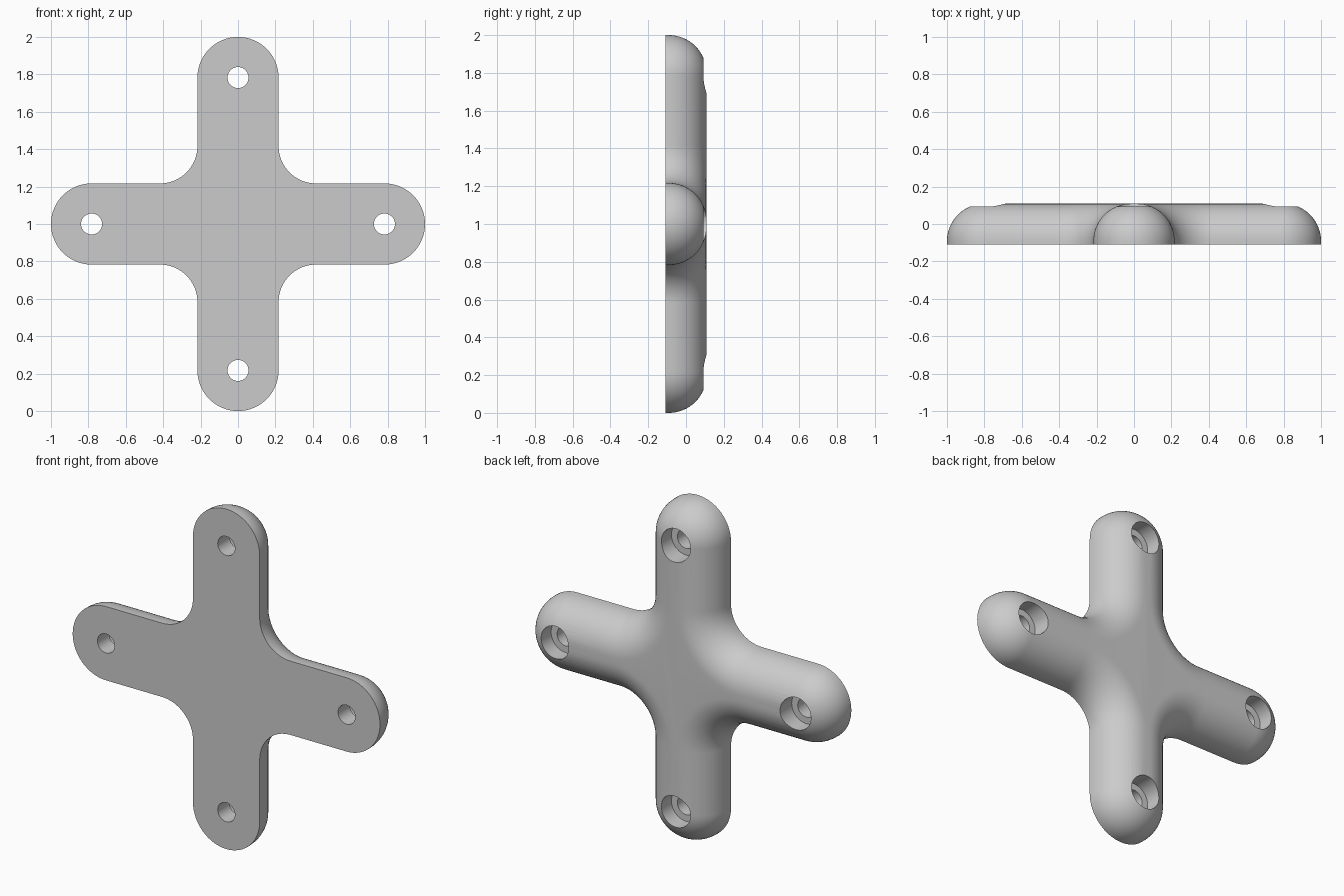
import bpy
import bmesh
from math import cos, sin, pi

if "Cube" in bpy.data.objects:
    bpy.data.objects.remove(bpy.data.objects["Cube"])

HALF_WIDTH = 0.217      # half width of each arm
HOLE_POS = 1 - HALF_WIDTH   # arm end centre, also the screw hole
CORNER = 0.2            # fillet between arms
ROUND = 0.2             # rounding of the back edge
FRONT, BACK = -HALF_WIDTH / 2, HALF_WIDTH / 2
HOLE_R, BORE_R, BORE_FLOOR = 0.056, 0.095, 0.0
STEPS = 16

grey = bpy.data.materials.new("plain grey")
grey.use_nodes = True
colour = (0.6, 0.6, 0.6, 1)
grey.diffuse_color = colour
grey.node_tree.nodes["Principled BSDF"].inputs["Base Color"].default_value = colour


def arc(cx, cz, radius, start, end, steps):
    angles = [start + (end - start) * i / steps for i in range(steps + 1)]
    return [(cx + radius * cos(a), cz + radius * sin(a)) for a in angles]


def cross_outline(inset):
    """Cross outline moved inwards by a distance, one arm turned four times."""
    centre = HALF_WIDTH + CORNER
    arm = arc(HOLE_POS, 0, HALF_WIDTH - inset, -pi / 2, pi / 2, 2 * STEPS)
    arm += arc(centre, centre, CORNER + inset, -pi / 2, -pi, STEPS)
    points = []
    for _ in range(4):
        points += arm
        arm = [(-z, x) for x, z in arm]
    return points


def loft(bm, sections):
    """Skin a list of (outline, depth) sections and cap both ends."""
    rings = [[bm.verts.new((x, y, z + 1)) for x, z in outline]
             for outline, y in sections]
    for a, b in zip(rings, rings[1:]):
        for i in range(len(a)):
            j = (i + 1) % len(a)
            bm.faces.new((a[i], a[j], b[j], b[i]))
    bm.faces.new(rings[0])
    bm.faces.new(rings[-1])


def finish(bm, name):
    bmesh.ops.recalc_face_normals(bm, faces=bm.faces)
    mesh = bpy.data.meshes.new(name)
    bm.to_mesh(mesh)
    bm.free()
    mesh.materials.append(grey)
    obj = bpy.data.objects.new(name, mesh)
    bpy.context.collection.objects.link(obj)
    return obj


# Cross body: flat front, short wall, quarter-round to the back
sections = [(cross_outline(0), FRONT)]
for i in range(STEPS + 1):
    a = pi / 2 * i / STEPS
    sections.append((cross_outline(ROUND * (1 - cos(a))), BACK - ROUND + ROUND * sin(a)))
bm = bmesh.new()
loft(bm, sections)
body = finish(bm, "cross_handle")

# Stepped cutters: through hole with a counterbore from the back
bm = bmesh.new()
for k in range(4):
    cx, cz = HOLE_POS * cos(k * pi / 2), HOLE_POS * sin(k * pi / 2)
    steps = [(HOLE_R, FRONT - 0.1), (HOLE_R, BORE_FLOOR),
             (BORE_R, BORE_FLOOR), (BORE_R, BACK + 0.1)]
    loft(bm, [(arc(cx, cz, r, 0, 2 * pi, 48)[:-1], y) for r, y in steps])
cutter = finish(bm, "hole_cutter")
cutter.hide_render = True

cut = body.modifiers.new("screw holes", "BOOLEAN")
cut.operation = "DIFFERENCE"
cut.solver = "EXACT"
cut.object = cutter

bpy.ops.object.select_all(action="DESELECT")
body.select_set(True)
bpy.context.view_layer.objects.active = body
bpy.ops.object.modifier_apply(modifier=cut.name)
bpy.data.objects.remove(cutter)
bpy.ops.object.shade_smooth_by_angle(angle=pi / 6)
